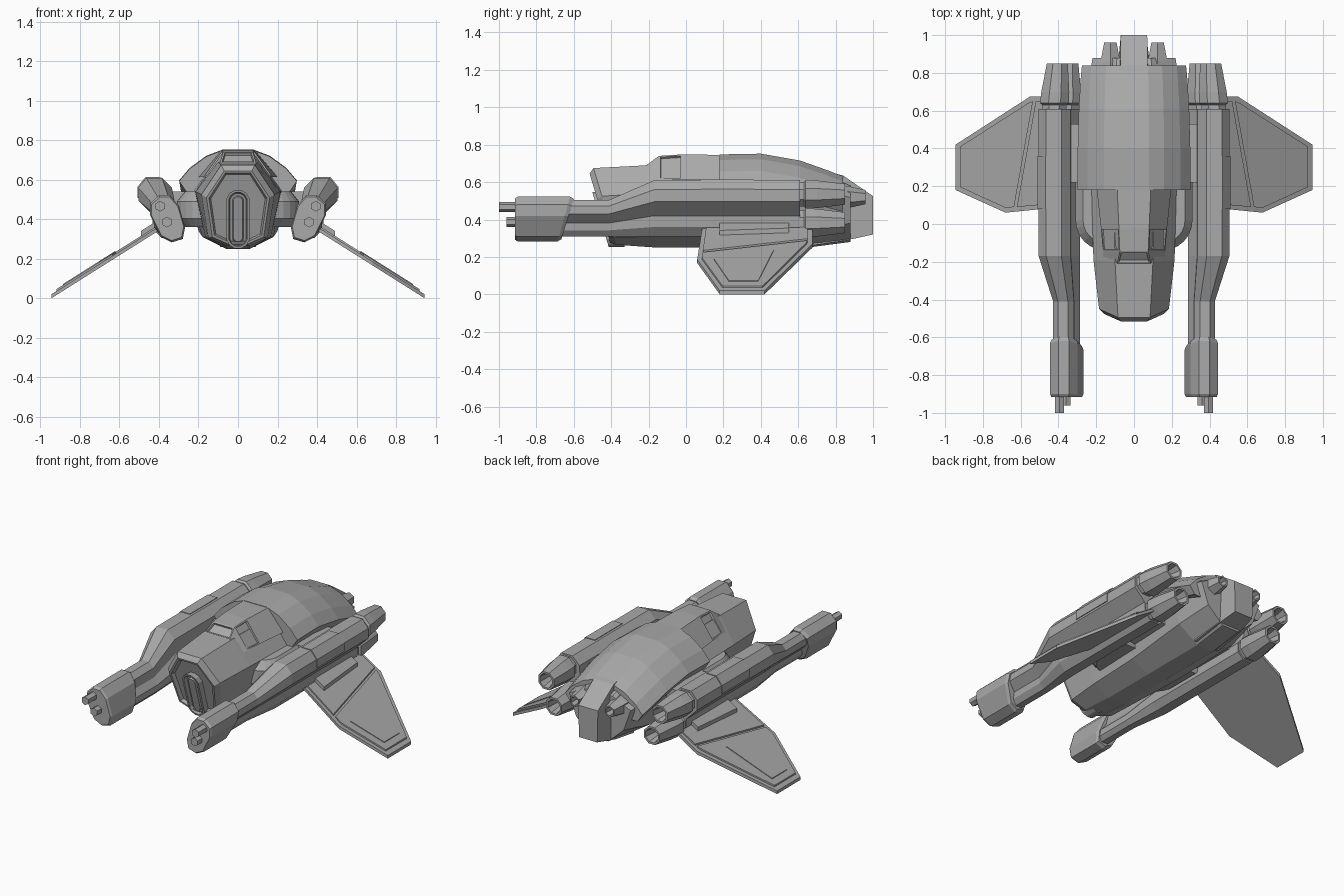
import bpy, bmesh, math
from mathutils import Vector

cube = bpy.data.objects.get("Cube")
if cube:
    bpy.data.objects.remove(cube)

grey = bpy.data.materials.new("hull_grey")
grey.use_nodes = True
GREY = (0.40, 0.40, 0.40, 1)
grey.diffuse_color = GREY
grey.node_tree.nodes["Principled BSDF"].inputs["Base Color"].default_value = GREY


def loft(name, loops, inset_rule=None):
    """Skin a row of matching closed loops, cap both ends, inset chosen faces."""
    bm = bmesh.new()
    rows = [[bm.verts.new(p) for p in loop] for loop in loops]
    n = len(rows[0])
    for a, b in zip(rows, rows[1:]):
        for i in range(n):
            j = (i + 1) % n
            bm.faces.new((a[i], a[j], b[j], b[i]))
    bm.faces.new(rows[0])
    bm.faces.new(rows[-1])
    bmesh.ops.recalc_face_normals(bm, faces=bm.faces)
    if inset_rule:
        chosen = [f for f in bm.faces if inset_rule(f)]
        bmesh.ops.inset_individual(bm, faces=chosen, thickness=0.012, depth=0)
        bmesh.ops.inset_individual(bm, faces=chosen, thickness=0.004, depth=-0.012)
    mesh = bpy.data.meshes.new(name)
    bm.to_mesh(mesh)
    bm.free()
    mesh.materials.append(grey)
    obj = bpy.data.objects.new(name, mesh)
    bpy.context.scene.collection.objects.link(obj)
    return obj


def section(y, half, lean=0.0):
    """Symmetric cross-section from half-outline points, top to bottom."""
    full = half + [(-x, z) for x, z in reversed(half)]
    return [(x, y + lean * (0.66 - z), z) for x, z in full]


def ring(x, y, z, r, sides=8):
    turn = math.pi / sides
    return [(x + r * math.cos(turn * (2 * i + 1)), y, z + r * math.sin(turn * (2 * i + 1)))
            for i in range(sides)]


def tube(name, x, z, steps, sides=8, drift=0.0):
    """Turned part along y; steps are (y, radius)."""
    y0 = steps[0][0]
    return loft(name, [ring(x + drift * (y - y0), y, z, r, sides) for y, r in steps])


# Fuselage with a raked, recessed nose
nose = [(0.07, 0.645), (0.16, 0.51), (0.13, 0.31), (0.05, 0.275)]
recess = [(x * 0.86, 0.46 + (z - 0.46) * 0.9) for x, z in nose]
loft("fuselage", [
    section(-0.495, recess, 0.3),
    section(-0.52, [(x * 0.92, 0.46 + (z - 0.46) * 0.94) for x, z in nose], 0.3),
    section(-0.52, nose, 0.3),
    section(-0.49, [(0.085, 0.675), (0.185, 0.525), (0.15, 0.305), (0.06, 0.265)], 0.3),
    section(-0.2, [(0.10, 0.69), (0.215, 0.54), (0.165, 0.31), (0.06, 0.25)], 0.1),
    section(0.2, [(0.11, 0.70), (0.225, 0.54), (0.18, 0.31), (0.06, 0.25)]),
    section(0.65, [(0.11, 0.68), (0.25, 0.54), (0.2, 0.34), (0.06, 0.25)]),
    section(0.88, [(0.09, 0.58), (0.22, 0.52), (0.17, 0.38), (0.06, 0.28)]),
])


# Long rounded slot on the nose
def slot_loop(scale, out):
    pts = []
    for i in range(12):
        a = math.pi * (i + 0.5) / 6
        x = 0.06 * scale * math.cos(a)
        z = 0.40 + math.copysign(0.09, math.sin(a)) + 0.06 * scale * math.sin(a)
        pts.append((x, -0.50 + 0.3 * (0.66 - z) - out, z))
    return pts


loft("nose_slot", [slot_loop(s, o) for s, o in
                   ((1, -0.05), (1, 0.035), (0.8, 0.035), (0.7, 0.01), (0.5, 0.01), (0.4, 0.025))])

# Cockpit with recessed windscreen and side windows
loft("cockpit", [
    section(-0.215, [(0.09, 0.688), (0.16, 0.60)]),
    section(-0.145, [(0.075, 0.74), (0.165, 0.615)]),
    section(-0.02, [(0.08, 0.748), (0.175, 0.615)]),
    section(0.21, [(0.09, 0.745), (0.2, 0.615)]),
], lambda f: (f.normal.z > 0.2 and f.normal.y < -0.4)
    or (abs(f.normal.x) > 0.4 and -0.14 < f.calc_center_median().y < -0.03))


# Arched back shell
def arch(y, width, top, drop):
    half = [(0.08, 0), (0.16, 0.03), (0.245, 0.092), (0.298, 0.155), (0.26, 0.21)]
    return section(y, [(x * width, top - d * drop) for x, d in half])


loft("back_shell", [arch(0.18, 1, 0.748, 1), arch(0.40, 1, 0.752, 1), arch(0.61, 0.98, 0.715, 1),
                    arch(0.76, 0.95, 0.662, 0.95), arch(0.84, 0.925, 0.63, 0.9)])

# Tail block
loft("tail_block", [section(0.66, [(0.075, 0.68), (0.09, 0.26)]),
                    section(0.84, [(0.072, 0.635), (0.085, 0.285)]),
                    section(1.0, [(0.07, 0.525), (0.065, 0.32)])])

# Shared outline of an engine nacelle: two merged octagons, leaning outward
hull = [(0.385, 0.61), (0.465, 0.61), (0.505, 0.56), (0.505, 0.495), (0.46, 0.45),
        (0.43, 0.42), (0.425, 0.36), (0.385, 0.31), (0.32, 0.31), (0.285, 0.35),
        (0.285, 0.41), (0.33, 0.47), (0.335, 0.56)]
pod = [(0.40, 0.522), (0.345, 0.522), (0.30, 0.47), (0.268, 0.36), (0.28, 0.30),
       (0.335, 0.283), (0.39, 0.31), (0.445, 0.42), (0.445, 0.48)]
wing_plan = [(0.38, 0.09), (0.68, 0.06), (0.945, 0.18), (0.945, 0.42), (0.55, 0.675), (0.40, 0.675)]
wing_root = [(0.40, 0.11), (0.62, 0.09), (0.52, 0.65), (0.42, 0.65)]
wing_outer = [(0.635, 0.09), (0.68, 0.085), (0.92, 0.195), (0.92, 0.41), (0.56, 0.64), (0.535, 0.65)]
wing_panel = [(0.70, 0.15), (0.885, 0.23), (0.885, 0.385), (0.62, 0.47)]

for side, s in (("left", 1), ("right", -1)):
    def nacelle(y, k):
        return [(s * (0.285 + (x - 0.285) * k), y, 0.31 + (z - 0.31) * k) for x, z in hull]

    def pod_loop(y, k, slant=0.0):
        return [(s * (0.356 + (x - 0.356) * k), y + slant * (0.52 - z), 0.40 + (z - 0.40) * k)
                for x, z in pod]

    def wing_layer(name, plan, low, high):
        loft(f"{side}_{name}", [[(s * x, y, 0.02 + (0.945 - x) * 0.63 + h) for x, y in plan]
                                for h in (low, high)])

    # Nacelle and gun pod
    loft(f"{side}_nacelle", [nacelle(-0.66, 0.65), nacelle(-0.41, 0.65), nacelle(-0.17, 1),
                             nacelle(0.61, 1)])
    loft(f"{side}_gun_pod", [pod_loop(-0.915, 0.92), pod_loop(-0.90, 1), pod_loop(-0.62, 1, -0.28),
                             pod_loop(-0.60, 0.9, -0.28)])
    tube(f"{side}_upper_barrel", s * 0.394, 0.466, [(-1.0, 0.027), (-0.88, 0.027)], 6)
    tube(f"{side}_lower_barrel", s * 0.36, 0.386, [(-0.96, 0.027), (-0.88, 0.027)], 6)

    # Hatch wrapped over the outer top edge of the nacelle
    hatch = [(0.40, 0.614), (0.468, 0.614), (0.51, 0.562), (0.51, 0.508), (0.40, 0.508)]
    loft(f"{side}_hatch", [[(s * x, y, z) for x, z in hatch] for y in (0.08, 0.36)])

    # Twin hollow thrusters
    nozzle = [(0.58, 0.07), (0.63, 0.07), (0.64, 0.083), (0.70, 0.08), (0.85, 0.06),
              (0.85, 0.047), (0.76, 0.03)]
    tube(f"{side}_upper_thruster", s * 0.425, 0.535, nozzle, drift=-s * 0.07)
    tube(f"{side}_lower_thruster", s * 0.358, 0.383, nozzle, drift=-s * 0.03)

    # Small tail thruster
    tube(f"{side}_tail_thruster", s * 0.125, 0.52,
         [(0.80, 0.065), (0.86, 0.06), (0.96, 0.038), (0.96, 0.028), (0.90, 0.02)], 6)

    # Rounded intake beside the fuselage
    def intake(z, k):
        curve = [(0.15 + 0.16 * k * math.cos(a), 0.02 - 0.16 * k * math.sin(a))
                 for a in (math.pi * i / 12 for i in range(7))]
        return [(s * x, y, z) for x, y in [(0.15, 0.24), (0.15 + 0.16 * k, 0.24)] + curve]

    loft(f"{side}_intake", [intake(z, k) for z, k in
                            ((0.36, 0.75), (0.405, 1), (0.49, 1), (0.54, 0.75))])

    # Strut from fuselage to nacelle
    strut = [(0.18, 0.54), (0.36, 0.54), (0.36, 0.42), (0.18, 0.38)]
    loft(f"{side}_strut", [[(s * x, y, z) for x, z in strut] for y in (0.22, 0.53)])

    # Drooped wing with raised skin panels
    wing_layer("wing", wing_plan, -0.02, 0.0)
    wing_layer("wing_root_skin", wing_root, -0.002, 0.01)
    wing_layer("wing_outer_skin", wing_outer, -0.002, 0.01)
    wing_layer("wing_panel", wing_panel, 0.008, 0.015)
    fairing = [(0.42, 0.18), (0.49, 0.18), (0.47, 0.55), (0.42, 0.55)]
    wing_layer("wing_fairing", fairing, -0.01, 0.035)
